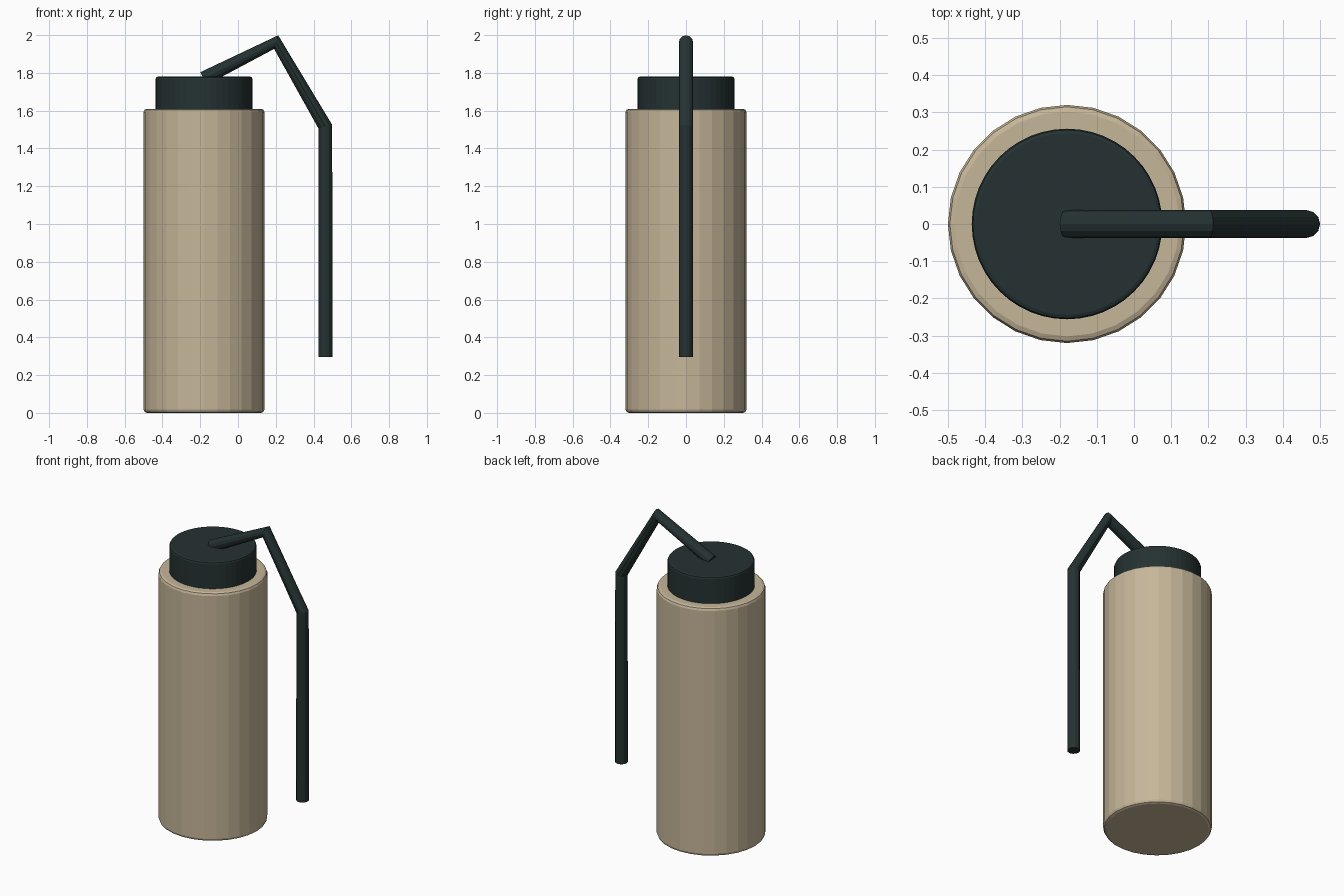
import bpy

if "Cube" in bpy.data.objects:
    bpy.data.objects.remove(bpy.data.objects["Cube"])

CX = -0.18  # axis of the flask


def material(name, rgb):
    m = bpy.data.materials.new(name)
    m.diffuse_color = (*rgb, 1)
    m.use_nodes = True
    m.node_tree.nodes["Principled BSDF"].inputs["Base Color"].default_value = m.diffuse_color
    return m


sand = material("sand", (0.565, 0.468, 0.318))
charcoal = material("dark_charcoal", (0.018, 0.031, 0.031))


def drum(name, radius, z0, z1, sides, bevel, mat):
    bpy.ops.mesh.primitive_cylinder_add(vertices=sides, radius=radius, depth=z1 - z0,
                                        location=(CX, 0, (z0 + z1) / 2))
    ob = bpy.context.object
    ob.name = name
    ob.data.materials.append(mat)
    mod = ob.modifiers.new("soft_rim", 'BEVEL')
    mod.width = bevel
    mod.segments = 2
    mod.limit_method = 'ANGLE'
    mod.angle_limit = 0.8
    return ob


# flask body and lid
drum("body", 0.32, 0.0, 1.61, 28, 0.018, sand)
drum("lid", 0.256, 1.59, 1.78, 48, 0.012, charcoal)

# bent tube rising from the lid and hanging beside the body
path = [(-0.183, 0, 1.77), (0.202, 0, 1.963), (0.4625, 0, 1.515), (0.4625, 0, 0.295)]
curve = bpy.data.curves.new("tube", 'CURVE')
curve.dimensions = '3D'
curve.bevel_depth = 0.0375
curve.bevel_resolution = 4
curve.use_fill_caps = True
spline = curve.splines.new('POLY')
spline.points.add(len(path) - 1)
for p, co in zip(spline.points, path):
    p.co = (*co, 1)
spline.use_smooth = False
curve.materials.append(charcoal)
tube = bpy.data.objects.new("tube", curve)
bpy.context.collection.objects.link(tube)
